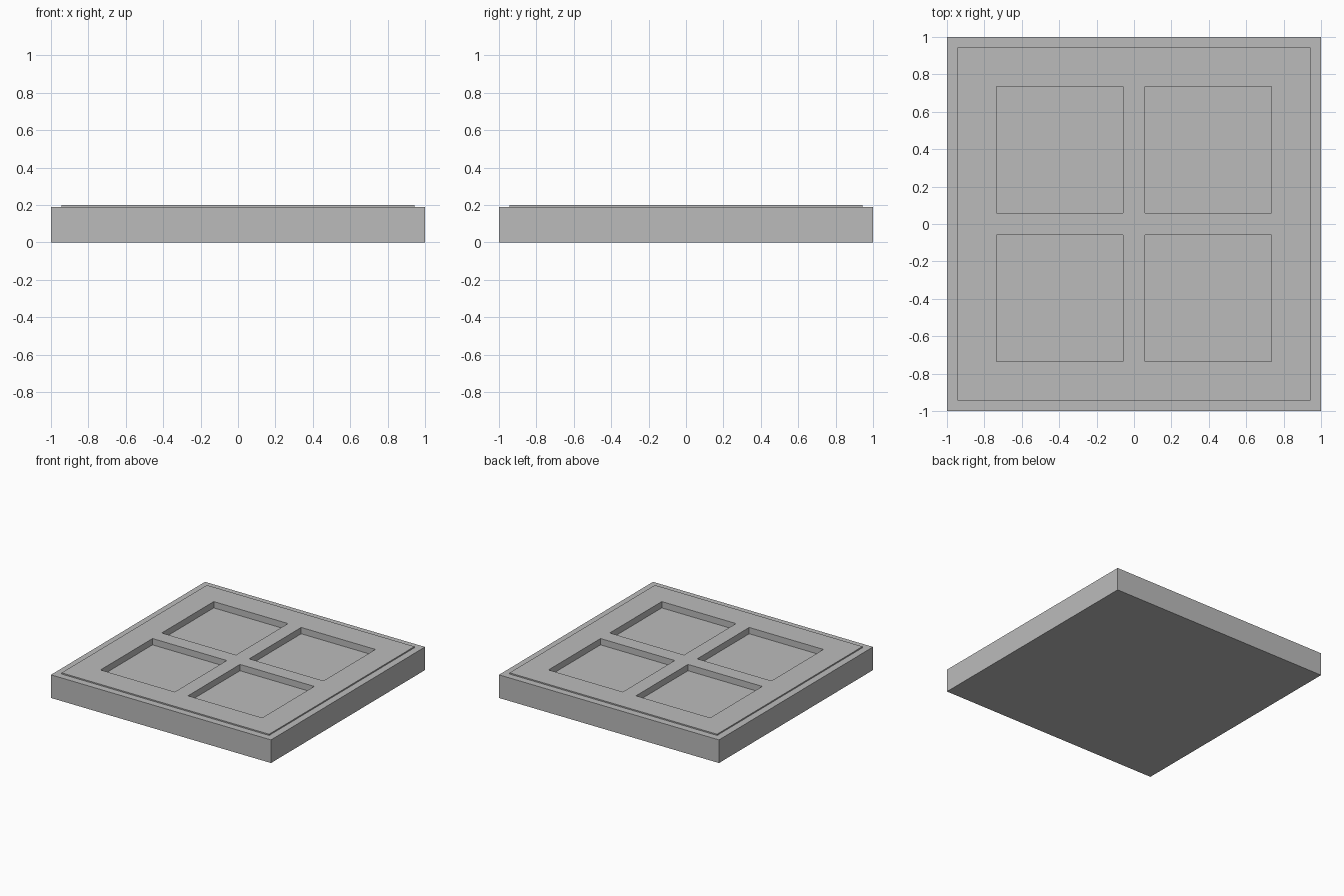
import bpy
import bmesh

old = bpy.data.objects.get("Cube")
if old:
    bpy.data.objects.remove(old, do_unlink=True)

SIZE = 2.0            # slab width and depth
EDGE_TOP = 0.19       # height of the outer border
PANEL_TOP = 0.20      # height of the raised panel
BORDER = 0.08         # width of the outer border
POCKET_IN, POCKET_OUT = 0.06, 0.735
POCKET_FLOOR = 0.148


def make_material(name, color):
    mat = bpy.data.materials.new(name)
    mat.use_nodes = True
    mat.diffuse_color = color
    mat.node_tree.nodes["Principled BSDF"].inputs["Base Color"].default_value = color
    return mat


def add_box(bm, low, high):
    verts = bmesh.ops.create_cube(bm, size=1.0)["verts"]
    for v in verts:
        for i in range(3):
            v.co[i] = low[i] if v.co[i] < 0 else high[i]
    return verts


def make_object(name, bm):
    mesh = bpy.data.meshes.new(name)
    bm.to_mesh(mesh)
    bm.free()
    obj = bpy.data.objects.new(name, mesh)
    bpy.context.collection.objects.link(obj)
    return obj


grey = make_material("plain_grey", (0.5, 0.5, 0.5, 1.0))

# Slab with a slightly raised panel inside its border
half = SIZE / 2
bm = bmesh.new()
add_box(bm, (-half, -half, 0), (half, half, EDGE_TOP))
bm.normal_update()
top = next(f for f in bm.faces if f.normal.z > 0.9)
bmesh.ops.inset_region(bm, faces=[top], thickness=BORDER)
panel = bmesh.ops.extrude_face_region(bm, geom=[top])["geom"]
bmesh.ops.delete(bm, geom=[top], context='FACES')
for v in panel:
    if isinstance(v, bmesh.types.BMVert):
        v.co.z = PANEL_TOP
bmesh.ops.recalc_face_normals(bm, faces=bm.faces)
slab = make_object("tray_slab", bm)
slab.data.materials.append(grey)

# Four square pockets
bm = bmesh.new()
for sx in (-1, 1):
    for sy in (-1, 1):
        xs = sorted((sx * POCKET_IN, sx * POCKET_OUT))
        ys = sorted((sy * POCKET_IN, sy * POCKET_OUT))
        add_box(bm, (xs[0], ys[0], POCKET_FLOOR), (xs[1], ys[1], PANEL_TOP + 0.1))
bmesh.ops.recalc_face_normals(bm, faces=bm.faces)
cutter = make_object("pocket_cutter", bm)
cutter.data.materials.append(grey)
cutter.hide_render = True

cut = slab.modifiers.new("pockets", 'BOOLEAN')
cut.operation = 'DIFFERENCE'
cut.solver = 'EXACT'
cut.object = cutter
bpy.context.view_layer.objects.active = slab
bpy.ops.object.modifier_apply(modifier=cut.name)
bpy.data.objects.remove(cutter, do_unlink=True)
